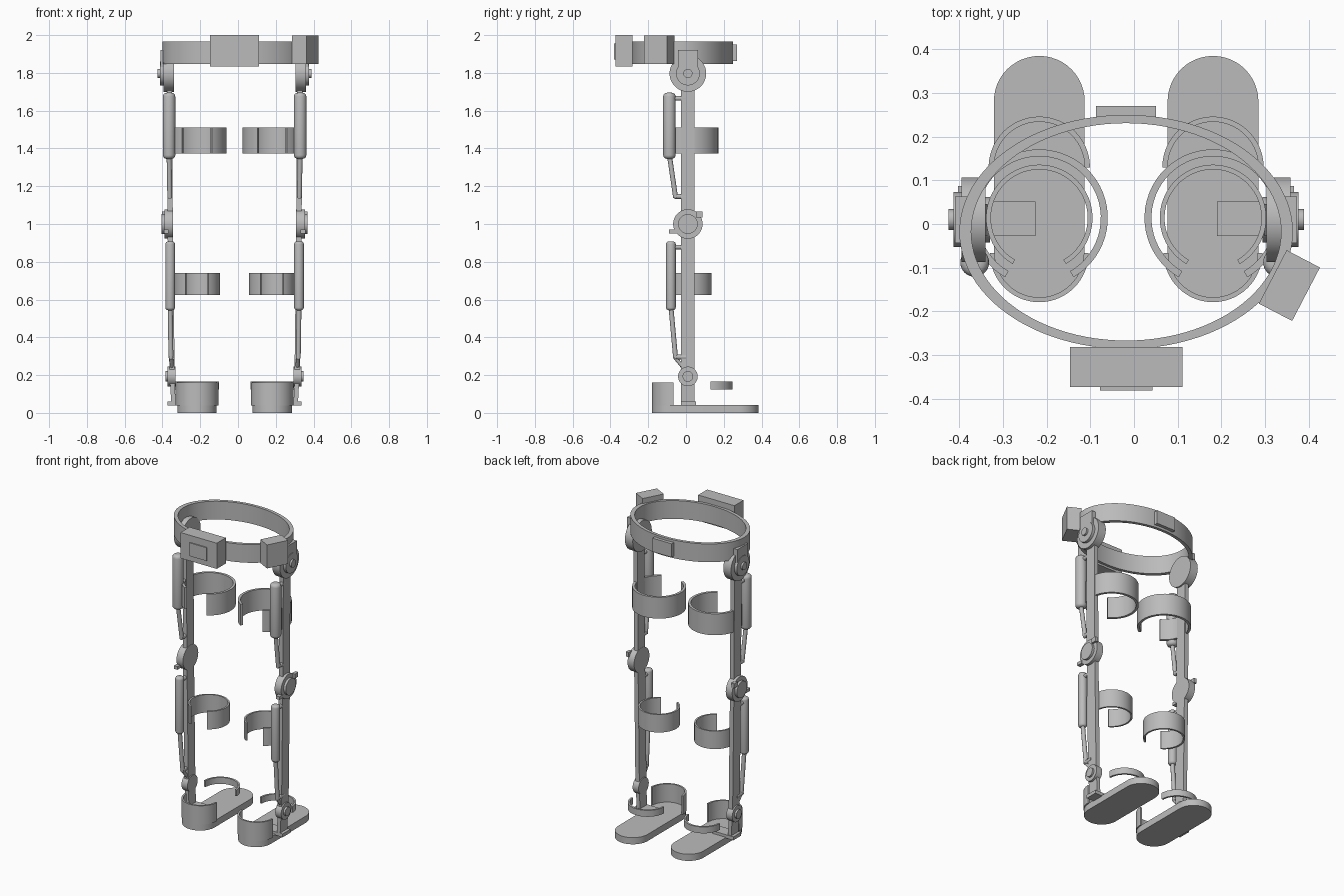
import bpy, bmesh, math
from mathutils import Vector

if "Cube" in bpy.data.objects:
    bpy.data.objects.remove(bpy.data.objects["Cube"])

grey = bpy.data.materials.new("mid_grey")
grey.use_nodes = True
grey.diffuse_color = (0.5, 0.5, 0.5, 1)
grey.node_tree.nodes["Principled BSDF"].inputs["Base Color"].default_value = (0.5, 0.5, 0.5, 1)

CX = -0.018   # plane of symmetry
JY = 0.01     # joint axis depth


def finish(name, bm, smooth=True):
    bmesh.ops.recalc_face_normals(bm, faces=bm.faces)
    mesh = bpy.data.meshes.new(name)
    bm.to_mesh(mesh)
    bm.free()
    mesh.materials.append(grey)
    obj = bpy.data.objects.new(name, mesh)
    bpy.context.collection.objects.link(obj)
    if smooth:
        bpy.ops.object.select_all(action="DESELECT")
        obj.select_set(True)
        bpy.context.view_layer.objects.active = obj
        bpy.ops.object.shade_smooth_by_angle(angle=math.radians(35))
    return obj


def box(name, lo, hi, turn=0.0):
    """Box between two corners, optionally turned about z."""
    lo, hi = Vector(lo), Vector(hi)
    bm = bmesh.new()
    bmesh.ops.create_cube(bm, size=1)
    bmesh.ops.scale(bm, vec=hi - lo, verts=bm.verts)
    obj = finish(name, bm, False)
    obj.location = (lo + hi) / 2
    obj.rotation_euler.z = turn
    return obj


def rod(name, a, b, r, rounding=0.0, sides=32):
    """Cylinder from a to b, with optionally rounded ends."""
    a, b = Vector(a), Vector(b)
    bm = bmesh.new()
    bmesh.ops.create_cone(bm, cap_ends=True, segments=sides, radius1=r, radius2=r,
                          depth=(b - a).length)
    if rounding:
        rims = [e for e in bm.edges if any(len(f.verts) > 4 for f in e.link_faces)]
        bmesh.ops.bevel(bm, geom=rims, offset=rounding, segments=4, profile=0.5, affect="EDGES")
    obj = finish(name, bm)
    obj.location = (a + b) / 2
    obj.rotation_euler = (b - a).to_track_quat("Z", "Y").to_euler()
    return obj


def band(name, centre, outer, inner, z0, z1, start=0, end=360, steps=48):
    """Upright curved strip with elliptical outline; open unless a full turn."""
    bm = bmesh.new()
    closed = end - start == 360
    rows = []
    for i in range(steps if closed else steps + 1):
        t = math.radians(start + (end - start) * i / steps)
        c, s = math.cos(t), math.sin(t)
        rows.append([bm.verts.new((centre[0] + r[0] * c, centre[1] + r[1] * s, z))
                     for r, z in ((outer, z0), (outer, z1), (inner, z1), (inner, z0))])
    for i in range(steps):
        p, q = rows[i], rows[(i + 1) % len(rows)]
        for k in range(4):
            m = (k + 1) % 4
            bm.faces.new((p[k], p[m], q[m], q[k]))
    if not closed:
        bm.faces.new(rows[0])
        bm.faces.new(rows[-1])
    return finish(name, bm)


def strut(name, s, top, bottom, thick=0.028, wide=0.072):
    """Flat bar between two (offset, height) points, leaning slightly."""
    bm = bmesh.new()
    ends = []
    for d, z in (top, bottom):
        ends.append([bm.verts.new((CX + s * (d + i * thick / 2), JY + j * wide / 2, z))
                     for i, j in ((-1, -1), (1, -1), (1, 1), (-1, 1))])
    for k in range(4):
        m = (k + 1) % 4
        bm.faces.new((ends[0][k], ends[0][m], ends[1][m], ends[1][k]))
    bm.faces.new(ends[0])
    bm.faces.new(ends[1])
    return finish(name, bm, False)


def sole(name, x, half, heel, toe, height):
    """Long plate with round heel and toe."""
    bm = bmesh.new()
    outline = []
    for y, first in ((toe - half, 0), (heel + half, 180)):
        for i in range(25):
            t = math.radians(first + 180 * i / 24)
            outline.append(bm.verts.new((x + half * math.cos(t), y + half * math.sin(t), 0)))
    base = bm.faces.new(outline)
    up = bmesh.ops.extrude_face_region(bm, geom=[base])["geom"]
    bmesh.ops.translate(bm, vec=(0, 0, height),
                        verts=[v for v in up if isinstance(v, bmesh.types.BMVert)])
    return finish(name, bm)


def leg(side, s):
    def at(d, y, z):
        return (CX + s * d, y, z)

    def side_box(part, d0, d1, y0, y1, z0, z1):
        lo, hi = sorted((CX + s * d0, CX + s * d1))
        box(f"{side}_{part}", (lo, y0, z0), (hi, y1, z1))

    # Hip, knee and ankle joints as stacked discs: (inner, outer, radius)
    joints = {
        "hip": (1.797, ((0.322, 0.377, 0.097), (0.377, 0.395, 0.063), (0.395, 0.407, 0.024))),
        "knee": (1.0, ((0.326, 0.372, 0.078), (0.372, 0.387, 0.052))),
        "ankle": (0.193, ((0.312, 0.354, 0.052), (0.354, 0.366, 0.028))),
    }
    for joint, (z, discs) in joints.items():
        for i, (d0, d1, r) in enumerate(discs):
            rod(f"{side}_{joint}_disc_{i + 1}", at(d0, JY, z), at(d1, JY, z), r, sides=48)
    side_box("hip_bracket", 0.36, 0.392, JY - 0.053, JY + 0.053, 1.77, 1.92)
    side_box("knee_upper_tab", 0.365, 0.385, 0.053, 0.087, 1.035, 1.065)
    side_box("knee_lower_tab", 0.35, 0.375, -0.09, -0.05, 0.95, 0.97)

    # Leg bars
    strut(f"{side}_thigh_strut", s, (0.345, 1.8), (0.341, 1.0))
    strut(f"{side}_shin_strut", s, (0.341, 1.0), (0.331, 0.193))
    strut(f"{side}_foot_strut", s, (0.331, 0.193), (0.323, 0.04), 0.024)

    # Actuators: body, piston and links to the bar
    for part, d, y, r, z1, z0, tip in (("thigh", 0.347, -0.088, 0.033, 1.695, 1.345, 1.14),
                                       ("shin", 0.341, -0.08, 0.026, 0.908, 0.543, 0.29)):
        rod(f"{side}_{part}_actuator", at(d, y, z0), at(d, y, z1), r, r * 0.6)
        rod(f"{side}_{part}_piston", at(d, y, z0 + 0.02), at(d - 0.004, -0.055, tip), 0.013, sides=20)
        rod(f"{side}_{part}_upper_link", at(d, y, z1 - 0.03), at(d, 0, z1 - 0.03), 0.012, sides=16)
        rod(f"{side}_{part}_lower_link", at(d - 0.004, -0.062, tip + 0.006),
            at(d - 0.004, 0, tip + 0.006), 0.013, sides=16)
    rod(f"{side}_ankle_link", at(0.335, -0.055, 0.29), at(0.332, -0.01, 0.235), 0.01, sides=16)

    # Open cuffs
    x = CX + s * 0.199
    for part, r, t, z0, z1 in (("thigh", 0.157, 0.016, 1.373, 1.51),
                               ("shin", 0.122, 0.011, 0.625, 0.74)):
        band(f"{side}_{part}_cuff", (x, 0.014), (r, r), (r - t, r - t), z0, z1, -60, 240)

    # Foot
    sole(f"{side}_sole", x, 0.104, -0.179, 0.385, 0.043)
    side_box("foot_plate", 0.208, 0.355, -0.027, 0.052, 0.038, 0.06)
    band(f"{side}_heel_cup", (x, -0.066), (0.113, 0.113), (0.102, 0.102), 0.04, 0.16, 180, 360)
    band(f"{side}_toe_strap", (x, 0.13), (0.116, 0.116), (0.104, 0.104), 0.125, 0.166, 0, 180)


# Waist ring with its packs
band("waist_ring", (CX, -0.018), (0.382, 0.268), (0.355, 0.249), 1.848, 1.965, steps=96)
box("front_pack", (-0.147, -0.374, 1.835), (0.111, -0.282, 2.0))
box("front_pack_plate", (-0.078, -0.381, 1.87), (0.042, -0.373, 1.955))
box("back_plate", (-0.087, 0.235, 1.863), (0.05, 0.27, 1.95))
box("side_pack", (0.313, -0.21, 1.847), (0.399, -0.072, 1.998), math.radians(-27.5))

for side, s in (("left", 1), ("right", -1)):
    leg(side, s)
